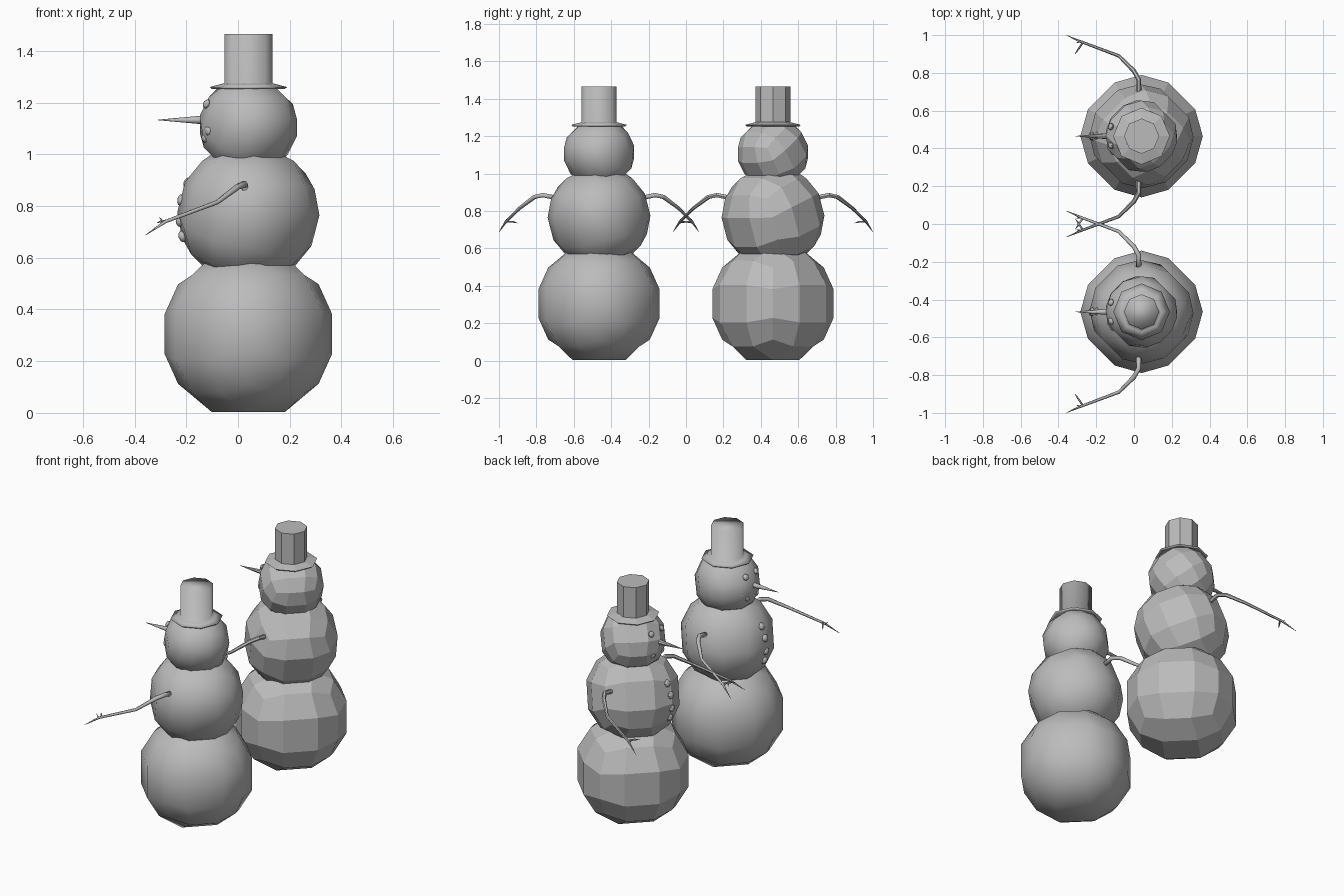
import bpy, bmesh, math
from mathutils import Vector, Matrix, Euler

if "Cube" in bpy.data.objects:
    bpy.data.objects.remove(bpy.data.objects["Cube"], do_unlink=True)

grey = bpy.data.materials.new("plain grey")
grey.use_nodes = True
GREY = (0.5, 0.5, 0.5, 1)
grey.diffuse_color = GREY
grey.node_tree.nodes["Principled BSDF"].inputs["Base Color"].default_value = GREY

AXIS_X = 0.04


def finish(bm, name, smooth):
    bmesh.ops.recalc_face_normals(bm, faces=bm.faces)
    for f in bm.faces:
        f.smooth = smooth
    mesh = bpy.data.meshes.new(name)
    bm.to_mesh(mesh)
    bm.free()
    mesh.materials.append(grey)
    obj = bpy.data.objects.new(name, mesh)
    bpy.context.collection.objects.link(obj)
    return obj


def snowball(name, y, z, radius, turn, smooth):
    """Cube cut in three each way and pushed out to a sphere."""
    bm = bmesh.new()
    bmesh.ops.create_cube(bm, size=2)
    bmesh.ops.subdivide_edges(bm, edges=bm.edges[:], cuts=2, use_grid_fill=True)
    for v in bm.verts:
        v.co = v.co.normalized() * radius
    spin = Euler([math.radians(a) for a in turn]).to_matrix().to_4x4()
    bm.transform(Matrix.Translation((AXIS_X, y, z)) @ spin)
    finish(bm, name, smooth)


def tube(name, points, radii, sides, smooth):
    """Tapered tube through points, closed at both ends."""
    points = [Vector(p) for p in points]
    bm = bmesh.new()
    rings = []
    for i, p in enumerate(points):
        along = points[min(i + 1, len(points) - 1)] - points[max(i - 1, 0)]
        quat = along.to_track_quat('Z', 'Y')
        rings.append([bm.verts.new(p + quat @ Vector((
            radii[i] * math.cos(math.tau * k / sides),
            radii[i] * math.sin(math.tau * k / sides), 0))) for k in range(sides)])
    for a, b in zip(rings, rings[1:]):
        for k in range(sides):
            n = (k + 1) % sides
            bm.faces.new((a[k], a[n], b[n], b[k]))
    bm.faces.new(rings[0])
    bm.faces.new(rings[-1])
    return finish(bm, name, smooth)


def pebble(name, pos, centre, radius, smooth):
    """Flattened bead whose thin side points away from the ball centre."""
    bm = bmesh.new()
    bmesh.ops.create_uvsphere(bm, u_segments=8, v_segments=6, radius=radius)
    bmesh.ops.scale(bm, verts=bm.verts, vec=(1, 1, 0.65))
    out = (Vector(pos) - Vector(centre)).to_track_quat('Z', 'Y')
    bm.transform(Matrix.Translation(pos) @ out.to_matrix().to_4x4())
    finish(bm, name, smooth)


def snowman(tag, y, smooth):
    # Three stacked balls
    snowball(tag + "_bottom_ball", y, 0.305, 0.333, (0, 0, 45), smooth)
    snowball(tag + "_middle_ball", y, 0.77, 0.275, (20, 0, 45), smooth)
    snowball(tag + "_head", y, 1.11, 0.192, (35, 0, 45), smooth)

    # Hat: brim and crown
    hat = [(0.14, 1.252), (0.15, 1.26), (0.105, 1.272), (0.093, 1.275), (0.093, 1.465)]
    tube(tag + "_hat", [(AXIS_X, y, z) for r, z in hat], [r for r, z in hat], 8, smooth)

    # Nose
    tube(tag + "_nose", [(-0.1, y, 1.133), (-0.145, y, 1.133), (-0.31, y, 1.133)],
         [0.018, 0.016, 0.001], 8, smooth)

    # Eyes and mouth
    face = [("eye", -0.122, 0.05, 1.195), ("mouth_outer", -0.115, 0.083, 1.09),
            ("mouth_inner", -0.128, 0.045, 1.063)]
    for part, x, dy, z in face:
        for side, s in (("left", 1), ("right", -1)):
            pebble(f"{tag}_{part}_{side}", (x, y + s * dy, z),
                   (AXIS_X, y, 1.11), 0.019, smooth)

    # Buttons down the belly
    for i, (x, z) in enumerate([(-0.195, 0.89), (-0.22, 0.823), (-0.226, 0.742), (-0.215, 0.682)]):
        pebble(f"{tag}_button_{i + 1}", (x, y, z), (AXIS_X, y, 0.77), 0.023, smooth)

    # Branch arms with a side twig
    arm = [(0.025, 0.23, 0.87), (0.025, 0.30, 0.885), (0.0, 0.345, 0.875),
           (-0.08, 0.425, 0.815), (-0.28, 0.50, 0.74), (-0.357, 0.534, 0.688)]
    twig = [(-0.27, 0.497, 0.743), (-0.295, 0.46, 0.742), (-0.312, 0.435, 0.735)]
    spur = [(-0.285, 0.5, 0.735), (-0.305, 0.495, 0.757)]
    for side, s in (("left", 1), ("right", -1)):
        for part, path, radii in (("arm", arm, (0.014, 0.013, 0.012, 0.009, 0.007, 0.001)),
                                  ("twig", twig, (0.005, 0.005, 0.001)),
                                  ("spur", spur, (0.005, 0.001))):
            tube(f"{tag}_{part}_{side}", [(x, y + s * dy, z) for x, dy, z in path],
                 radii, 6, smooth)


snowman("smooth_snowman", -0.465, True)
snowman("faceted_snowman", 0.465, False)
